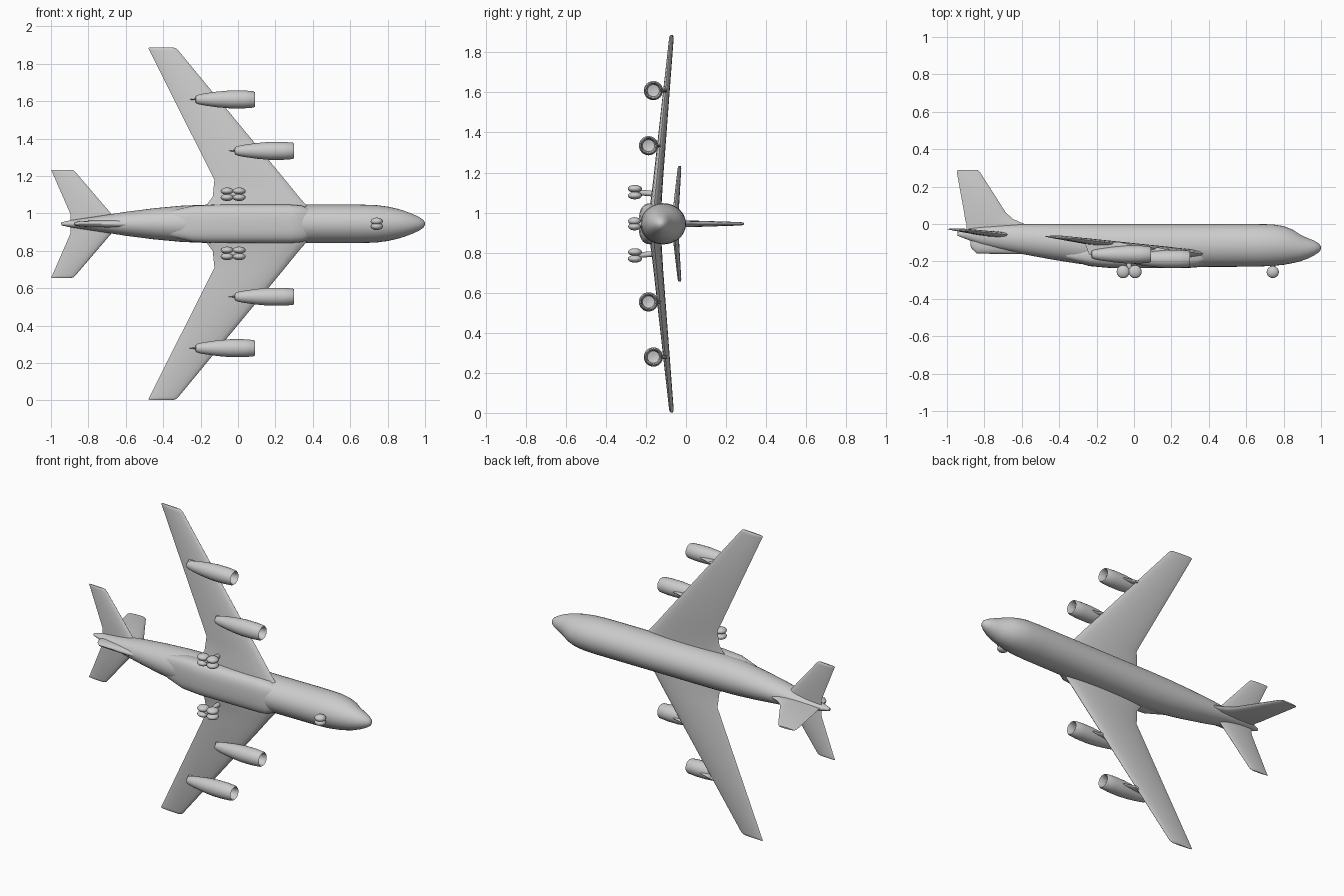
import bpy, bmesh, math
from mathutils import Vector, Matrix

if "Cube" in bpy.data.objects:
    bpy.data.objects.remove(bpy.data.objects["Cube"])

CZ = 0.944  # height of the fuselage axis; nose points to +x, roof to +y

grey = bpy.data.materials.new("plain grey")
grey.use_nodes = True
grey.diffuse_color = (0.6, 0.6, 0.6, 1)
grey.node_tree.nodes["Principled BSDF"].inputs["Base Color"].default_value = (0.6, 0.6, 0.6, 1)


def finish(name, bm, angle=40):
    bmesh.ops.recalc_face_normals(bm, faces=bm.faces)
    me = bpy.data.meshes.new(name)
    bm.to_mesh(me)
    bm.free()
    ob = bpy.data.objects.new(name, me)
    bpy.context.collection.objects.link(ob)
    me.materials.append(grey)
    bpy.ops.object.select_all(action='DESELECT')
    ob.select_set(True)
    bpy.context.view_layer.objects.active = ob
    bpy.ops.object.shade_smooth_by_angle(angle=math.radians(angle))
    return ob


def loft(name, rings, angle=40):
    """Skin a list of equal-length rings and cap both ends."""
    bm = bmesh.new()
    vs = [[bm.verts.new(p) for p in r] for r in rings]
    n = len(rings[0])
    for a, b in zip(vs, vs[1:]):
        for i in range(n):
            j = (i + 1) % n
            bm.faces.new((a[i], a[j], b[j], b[i]))
    bm.faces.new(vs[0])
    bm.faces.new(vs[-1])
    return finish(name, bm, angle)


def oval(x, top, bottom, half, power=1.0, z=CZ, n=32):
    """Cross-section across x; a power below 1 makes it boxier."""
    ring = []
    for i in range(n):
        a = 2 * math.pi * i / n
        c, s = math.cos(a), math.sin(a)
        y = (top + bottom) / 2 + (top - bottom) / 2 * math.copysign(abs(s) ** power, s)
        ring.append((x, y, z + half * math.copysign(abs(c) ** power, c)))
    return ring


def airfoil(le, te, thick, n=10):
    """Points (x, offset) around a rounded wing section."""
    pts = []
    for i in range(2 * n):
        a = math.pi * i / n
        t = (1 - math.cos(a)) / 2          # 0 at the nose, 1 at the tail
        h = thick * (1.9 * math.sqrt(t) * (1 - t) ** 0.8 + 0.12 * math.sqrt(max(t * (1 - t), 0)))
        pts.append((le + (te - le) * t, h if a < math.pi else -h))
    return pts


def wing(name, stations, side):
    """Stations: (distance out, leading x, trailing x, leading y, trailing y, half thickness)."""
    rings = []
    for d, le, te, yl, yt, th in stations:
        rings.append([(x, yl + (yt - yl) * (le - x) / (le - te) + h, CZ + side * d)
                      for x, h in airfoil(le, te, th)])
    return loft(name, rings)


# Fuselage: x, top y, bottom y, half width
body = [(1.0, -0.120, -0.135, 0.006), (0.99, -0.105, -0.150, 0.022), (0.965, -0.090, -0.167, 0.038),
        (0.93, -0.076, -0.185, 0.054), (0.89, -0.058, -0.199, 0.069), (0.85, -0.031, -0.209, 0.081),
        (0.80, -0.011, -0.218, 0.092), (0.74, -0.002, -0.224, 0.100), (0.65, 0, -0.228, 0.103),
        (0.3, 0, -0.230, 0.103), (-0.15, 0, -0.228, 0.103), (-0.30, 0, -0.212, 0.097),
        (-0.45, 0, -0.188, 0.083), (-0.60, -0.001, -0.160, 0.064), (-0.72, -0.006, -0.135, 0.045),
        (-0.82, -0.015, -0.110, 0.030), (-0.90, -0.028, -0.080, 0.018), (-0.945, -0.045, -0.062, 0.008)]
loft("fuselage", [oval(*s) for s in body])

# Belly fairing between the wings
fairing = [(0.40, -0.13, -0.20, 0.07), (0.34, -0.11, -0.231, 0.098), (0.28, -0.10, -0.236, 0.103),
           (-0.12, -0.10, -0.236, 0.103), (-0.24, -0.11, -0.225, 0.097), (-0.36, -0.13, -0.19, 0.07)]
loft("belly_fairing", [oval(*s, power=0.7) for s in fairing])

# Ventral keel under the tail
loft("tail_keel", [oval(*s, n=16) for s in [
    (-0.55, -0.10, -0.160, 0.02), (-0.65, -0.08, -0.161, 0.022), (-0.84, -0.06, -0.158, 0.015),
    (-0.865, -0.06, -0.135, 0.010), (-0.875, -0.06, -0.115, 0.006)]])

# Vertical fin with a swept fillet at its foot
fin = [(-0.06, -0.52, -0.895, 0.020), (0.0, -0.585, -0.895, 0.020), (0.025, -0.645, -0.903, 0.019),
       (0.06, -0.685, -0.908, 0.018), (0.275, -0.822, -0.947, 0.010), (0.290, -0.838, -0.942, 0.005)]
loft("vertical_fin", [[(x, y, CZ + h) for x, h in airfoil(le, te, th)] for y, le, te, th in fin])


def revolve(name, profile, y, z, n=24):
    """Closed tube along x from (x, radius) points."""
    return loft(name, [[(x, y + r * math.sin(2 * math.pi * i / n), z + r * math.cos(2 * math.pi * i / n))
                        for i in range(n)] for x, r in profile])


def ball(bm, loc, scale):
    bmesh.ops.create_uvsphere(bm, u_segments=16, v_segments=10, radius=1,
                              matrix=Matrix.Translation(loc) @ Matrix.Diagonal((*scale, 1)))


def strut(name, a, b, r):
    a, b = Vector(a), Vector(b)
    bm = bmesh.new()
    rot = (b - a).to_track_quat('Z', 'Y').to_matrix().to_4x4()
    bmesh.ops.create_cone(bm, cap_ends=True, segments=12, radius1=r, radius2=r, depth=(b - a).length,
                          matrix=Matrix.Translation((a + b) / 2) @ rot)
    finish(name, bm)


main_wing = [(0.04, 0.415, -0.20, -0.162, -0.140, 0.034), (0.105, 0.360, -0.165, -0.158, -0.138, 0.032),
             (0.145, 0.325, -0.135, -0.154, -0.134, 0.030), (0.235, 0.252, -0.126, -0.145, -0.127, 0.027),
             (0.925, -0.318, -0.473, -0.078, -0.066, 0.012), (0.937, -0.330, -0.479, -0.077, -0.066, 0.009),
             (0.942, -0.345, -0.474, -0.076, -0.066, 0.004)]
tail_wing = [(0.0, -0.61, -0.895, -0.062, -0.046, 0.018), (0.05, -0.675, -0.895, -0.058, -0.044, 0.017),
             (0.275, -0.868, -0.993, -0.036, -0.028, 0.010), (0.285, -0.878, -1.0, -0.035, -0.027, 0.008),
             (0.289, -0.89, -0.995, -0.035, -0.027, 0.004)]
# Engine pods: label, distance out, front x, y, pylon top y
engines = [("inner", 0.390, 0.30, -0.187, -0.13), ("outer", 0.665, 0.09, -0.163, -0.10)]

for side, label in ((1, "upper"), (-1, "lower")):
    wing(label + "_wing", main_wing, side)
    wing(label + "_tailplane", tail_wing, side)

    for pos, d, x, y, py in engines:
        z = CZ + side * d
        revolve(f"{label}_{pos}_engine",
                [(x - 0.05, 0.012), (x - 0.045, 0.030), (x - 0.008, 0.034), (x, 0.039), (x - 0.008, 0.044),
                 (x - 0.06, 0.048), (x - 0.13, 0.048), (x - 0.20, 0.042), (x - 0.27, 0.032),
                 (x - 0.30, 0.026), (x - 0.315, 0.020), (x - 0.32, 0.008)], y, z)
        # Pylon joining pod and wing
        loft(f"{label}_{pos}_pylon", [[(px, yy, z + h) for px, h in airfoil(x + f, x + t, 0.011)]
                                      for yy, f, t in ((y, -0.06, -0.33), (py - 0.01, -0.11, -0.35),
                                                       (py + 0.005, -0.17, -0.35))])

    # Four-wheel main gear
    gz = CZ + side * 0.158
    bm = bmesh.new()
    for wx in (-0.058, 0.006):
        for dz in (-0.017, 0.017):
            ball(bm, (wx, -0.255, gz + dz), (0.035, 0.035, 0.019))
    finish(label + "_main_wheels", bm)
    strut(label + "_main_leg", (-0.026, -0.25, gz), (-0.026, -0.14, gz - side * 0.01), 0.014)
    strut(label + "_main_axle", (-0.06, -0.255, gz), (0.01, -0.255, gz), 0.016)

# Nose gear
bm = bmesh.new()
for dz in (-0.013, 0.013):
    ball(bm, (0.742, -0.257, CZ + dz), (0.033, 0.032, 0.020))
finish("nose_wheels", bm)
strut("nose_leg", (0.742, -0.255, CZ), (0.742, -0.19, CZ), 0.014)
